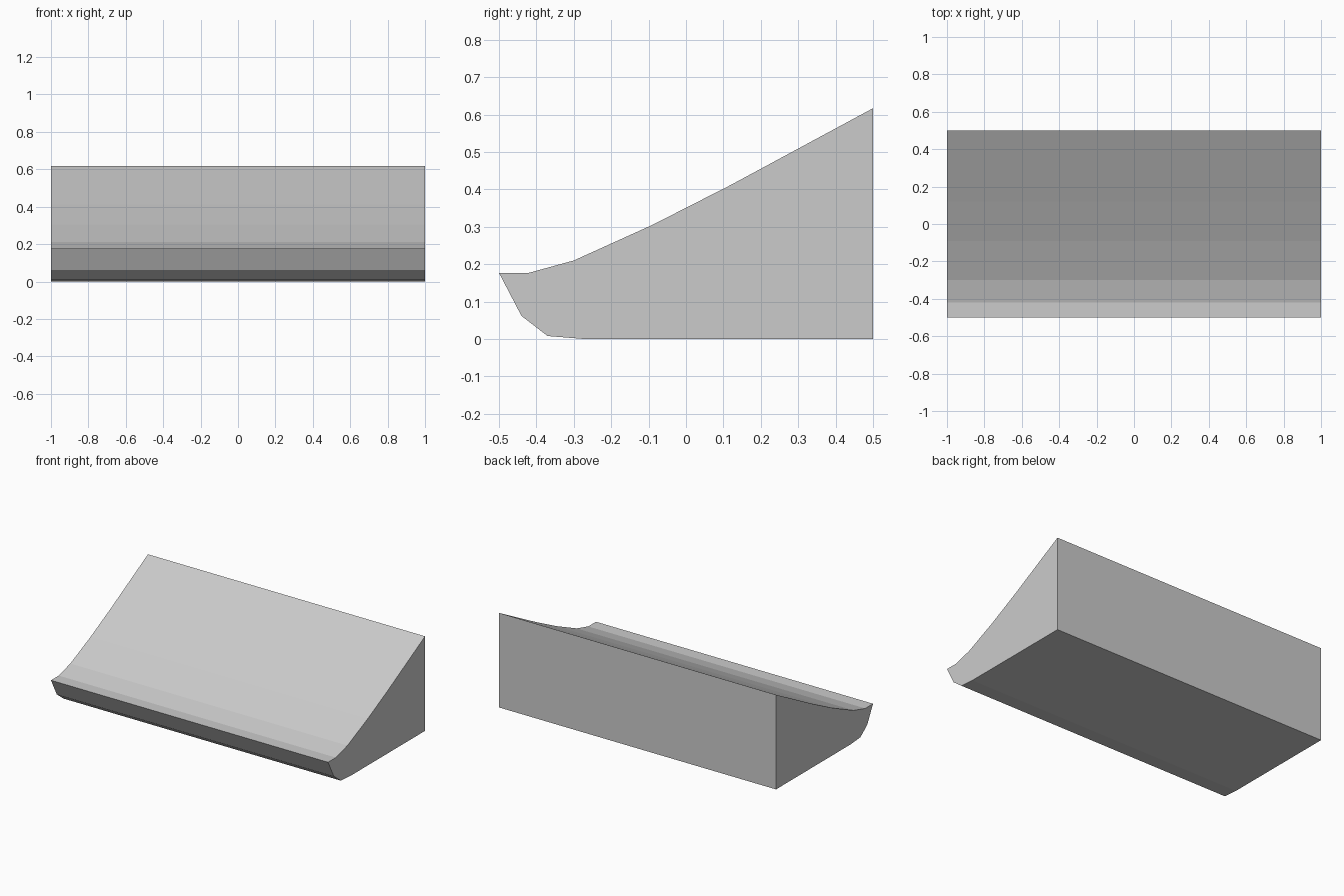
import bpy
import bmesh

cube = bpy.data.objects.get("Cube")
if cube:
    bpy.data.objects.remove(cube, do_unlink=True)

# Single light grey material
grey = bpy.data.materials.new("light_grey")
grey.use_nodes = True
colour = (0.6, 0.6, 0.6, 1)
grey.diffuse_color = colour
grey.node_tree.nodes["Principled BSDF"].inputs["Base Color"].default_value = colour

# Side profile (y, z): curved nose, concave ramp, upright back, flat base
HALF_WIDTH = 1.0
nose = [(-0.27, 0), (-0.37, 0.008), (-0.44, 0.062), (-0.5, 0.177)]
ramp = [(-0.42, 0.177), (-0.3, 0.21), (-0.09, 0.305), (0.12, 0.412), (0.5, 0.617)]
back = [(0.5, 0)]

# Sweep the profile across the width
bm = bmesh.new()
verts = [bm.verts.new((-HALF_WIDTH, y, z)) for y, z in nose + ramp + back]
side = bm.faces.new(verts)
swept = bmesh.ops.extrude_face_region(bm, geom=[side], use_keep_orig=True)
new_verts = [v for v in swept["geom"] if isinstance(v, bmesh.types.BMVert)]
bmesh.ops.translate(bm, vec=(2 * HALF_WIDTH, 0, 0), verts=new_verts)
bmesh.ops.recalc_face_normals(bm, faces=bm.faces)

mesh = bpy.data.meshes.new("curved_ramp")
bm.to_mesh(mesh)
bm.free()
mesh.materials.append(grey)
ramp_object = bpy.data.objects.new("curved_ramp", mesh)
bpy.context.collection.objects.link(ramp_object)
